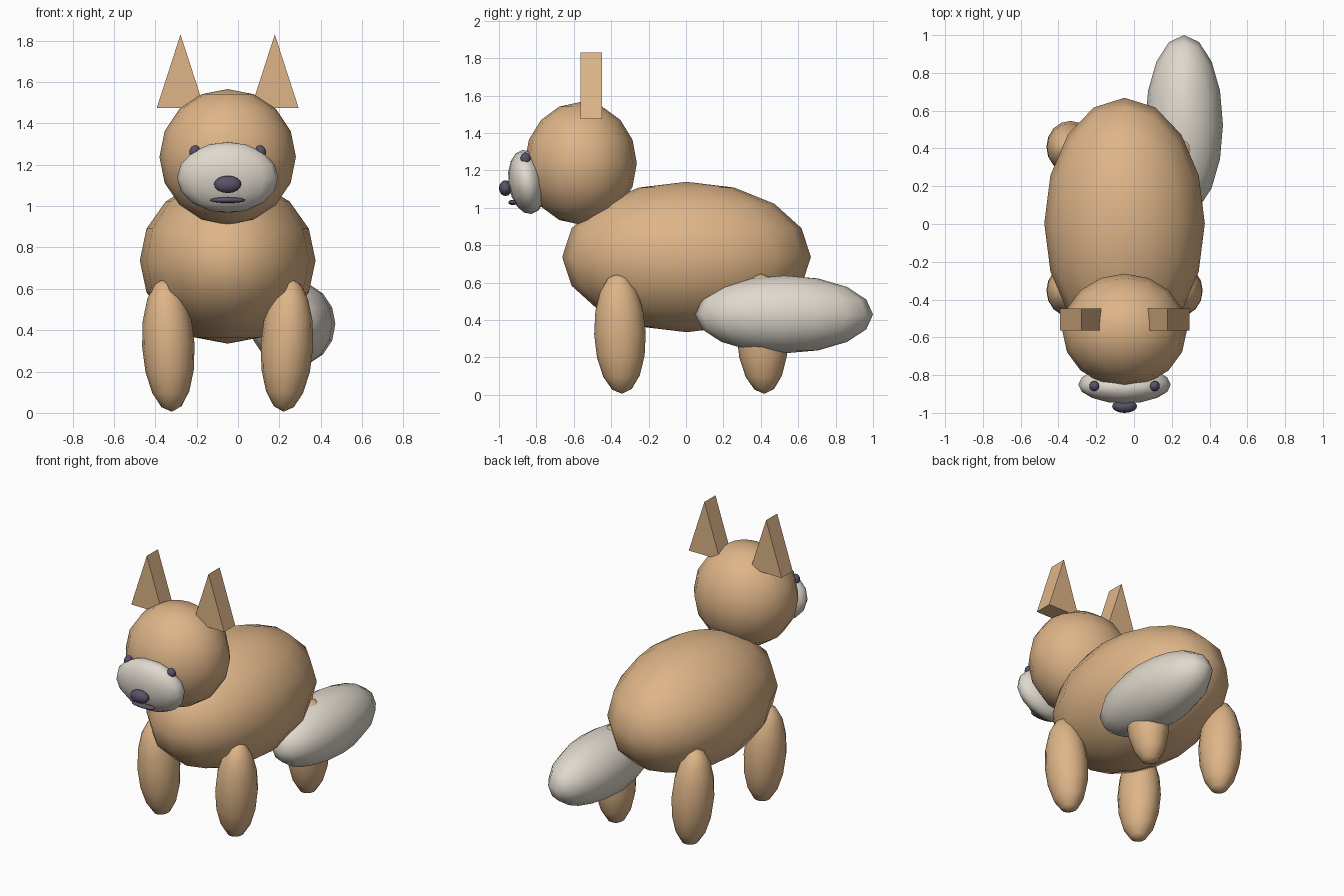
import bpy, bmesh
from math import radians
from mathutils import Matrix

if "Cube" in bpy.data.objects:
    bpy.data.objects.remove(bpy.data.objects["Cube"])

CX = -0.05  # symmetry plane of the animal (the tail sits off to one side)


def material(name, color):
    m = bpy.data.materials.new(name)
    m.diffuse_color = (*color, 1)
    m.use_nodes = True
    m.node_tree.nodes["Principled BSDF"].inputs["Base Color"].default_value = m.diffuse_color
    return m


TAN = material("tan fur", (0.73, 0.46, 0.245))
CREAM = material("pale grey fur", (0.74, 0.69, 0.61))
DARK = material("dark purple grey", (0.10, 0.084, 0.14))


def add(name, bm, mat, smooth):
    bmesh.ops.recalc_face_normals(bm, faces=bm.faces)
    mesh = bpy.data.meshes.new(name)
    bm.to_mesh(mesh)
    bm.free()
    mesh.materials.append(mat)
    for p in mesh.polygons:
        p.use_smooth = smooth
    obj = bpy.data.objects.new(name, mesh)
    bpy.context.collection.objects.link(obj)
    return obj


def ellipsoid(name, center, radii, mat, tilt=(0, 0)):
    """16-sided sphere scaled to radii, tilted about x and y (degrees)."""
    bm = bmesh.new()
    bmesh.ops.create_uvsphere(bm, u_segments=16, v_segments=8, radius=1)
    bm.transform(Matrix.Translation(center)
                 @ Matrix.Rotation(radians(tilt[1]), 4, 'Y')
                 @ Matrix.Rotation(radians(tilt[0]), 4, 'X')
                 @ Matrix.Diagonal((*radii, 1)))
    return add(name, bm, mat, True)


def ear(name, x):
    """Triangular prism, thin front to back."""
    bm = bmesh.new()
    tri = [bm.verts.new(c) for c in ((x - 0.115, -0.565, 1.475),
                                     (x + 0.115, -0.565, 1.475),
                                     (x, -0.565, 1.83))]
    face = bm.faces.new(tri)
    ext = bmesh.ops.extrude_face_region(bm, geom=[face], use_keep_orig=True)
    verts = [g for g in ext["geom"] if isinstance(g, bmesh.types.BMVert)]
    bmesh.ops.translate(bm, verts=verts, vec=(0, 0.117, 0))
    return add(name, bm, TAN, False)


# Body, head and tail
ellipsoid("body", (CX, 0.003, 0.737), (0.425, 0.665, 0.402), TAN)
ellipsoid("head", (CX, -0.563, 1.238), (0.33, 0.30, 0.328), TAN)
ellipsoid("tail", (0.265, 0.525, 0.43), (0.206, 0.475, 0.208), CREAM)

# Face
ellipsoid("muzzle", (CX, -0.85, 1.138), (0.245, 0.10, 0.173), CREAM, (8, 0))
ellipsoid("nose", (CX, -0.965, 1.105), (0.066, 0.035, 0.042), DARK)
ellipsoid("mouth", (CX, -0.925, 1.029), (0.085, 0.025, 0.014), DARK)

# Mirrored pairs: eyes, ears and legs
for side, s in (("left", -1), ("right", 1)):
    ellipsoid(side + "_eye", (CX + s * 0.16, -0.858, 1.265),
              (0.025, 0.027, 0.031), DARK, (0, s * -25))
    ear(side + "_ear", CX + s * 0.228)
    for end, y in (("front", -0.353), ("back", 0.408)):
        ellipsoid(f"{side}_{end}_leg", (CX + s * 0.287, y, 0.328),
                  (0.127, 0.138, 0.323), TAN, (2, s * 3))
